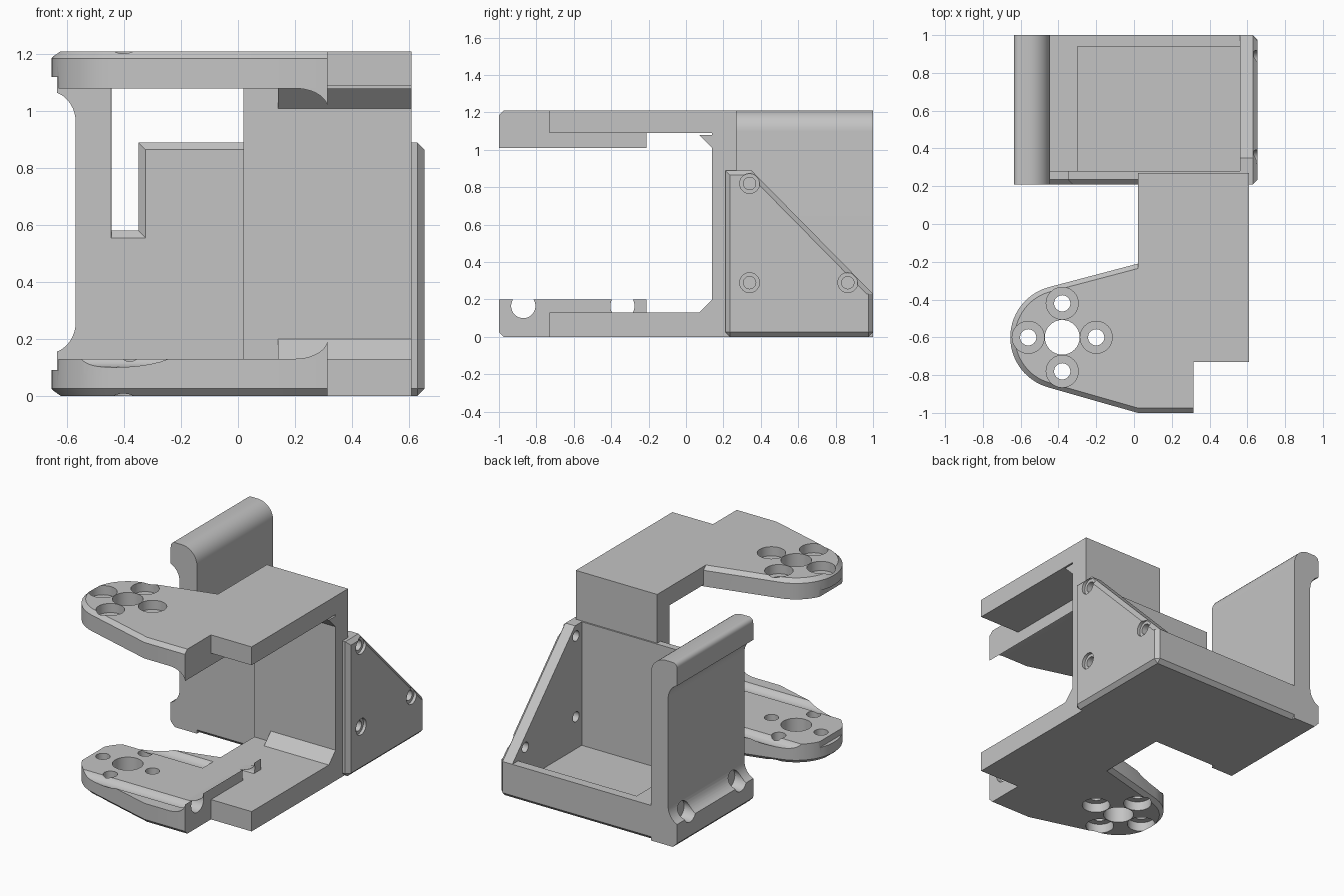
import bpy, bmesh, math
from mathutils import Vector

cube = bpy.data.objects.get("Cube")
if cube:
    bpy.data.objects.remove(cube)

grey = bpy.data.materials.new("plain grey")
grey.use_nodes = True
colour = (0.55, 0.55, 0.55, 1)
grey.diffuse_color = colour
grey.node_tree.nodes["Principled BSDF"].inputs["Base Color"].default_value = colour

TOP = 1.21
parts = []


def place(axis, u, v, w):
    """Map profile coordinates u, v and depth w to space."""
    return {"x": Vector((w, u, v)), "y": Vector((u, w, v)), "z": Vector((u, v, w))}[axis]


def prism(name, pts, axis, lo, hi, bevel=None, size=0.025, keep=True):
    """Extrude a profile along an axis and chamfer the edges chosen by a rule."""
    bm = bmesh.new()
    base = bm.faces.new([bm.verts.new(place(axis, u, v, lo)) for u, v in pts])
    ext = bmesh.ops.extrude_face_region(bm, geom=[base])
    moved = [g for g in ext["geom"] if isinstance(g, bmesh.types.BMVert)]
    bmesh.ops.translate(bm, verts=moved, vec=place(axis, 0, 0, hi - lo))
    bmesh.ops.recalc_face_normals(bm, faces=bm.faces)
    if bevel:
        edges = [e for e in bm.edges
                 if bevel((e.verts[0].co + e.verts[1].co) / 2,
                          e.verts[1].co - e.verts[0].co)]
        bmesh.ops.bevel(bm, geom=edges, offset=size, segments=1,
                        affect="EDGES", clamp_overlap=True)
        bmesh.ops.recalc_face_normals(bm, faces=bm.faces)
    me = bpy.data.meshes.new(name)
    bm.to_mesh(me)
    bm.free()
    me.materials.append(grey)
    ob = bpy.data.objects.new(name, me)
    bpy.context.collection.objects.link(ob)
    if keep:
        parts.append(ob)
    return ob


def rect(u0, u1, v0, v1):
    return [(u0, v0), (u1, v0), (u1, v1), (u0, v1)]


def arc(u, v, ru, rv, a, b, n=10):
    """Points on an ellipse between two angles in degrees."""
    steps = [math.radians(a + (b - a) * i / n) for i in range(n + 1)]
    return [(u + ru * math.cos(t), v + rv * math.sin(t)) for t in steps]


def rod(axis, u, v, r, lo, hi):
    """Round cutter."""
    return prism("cutter", arc(u, v, r, r, 0, 360, 32)[:-1], axis, lo, hi, keep=False)


def cut(ob, cutters):
    """Subtract the cutters one after another and remove them."""
    for c in cutters:
        mod = ob.modifiers.new("cut", "BOOLEAN")
        mod.operation, mod.solver, mod.object = "DIFFERENCE", "EXACT", c
    bpy.context.view_layer.update()
    result = bpy.data.meshes.new_from_object(
        ob.evaluated_get(bpy.context.evaluated_depsgraph_get()))
    ob.modifiers.clear()
    ob.data = result
    for c in cutters:
        bpy.data.objects.remove(c)


# U-shaped yoke: two plates and the wall that joins them
prism("yoke", [(-.73, 0), (.27, 0), (.27, TOP), (-.73, TOP), (-.73, 1.09),
               (.14, 1.09), (.14, .13), (-.73, .13)], "x", .02, .61)

# Arms with horn holes, mirrored top and bottom
HX, HY = -.38, -.6
arm_outline = arc(HX, HY, .275, .275, 105, 255, 28) + [
    (.02, -1), (.315, -1), (.315, -.21), (.02, -.21)]
lip_profile = arc(.2, .2, .115, .07, -90, 0) + [(.315, .1), (.2, .1)]

for side in ("lower", "upper"):
    up = side == "upper"

    def flip(z):
        return TOP - z if up else z

    def span(a, b):
        return sorted((flip(a), flip(b)))

    def outer_rim(mid, d):
        on_face = abs(mid.z - flip(0)) < .001 and abs(d.z) < .001
        return on_face and mid.x < .3 and not (mid.x > .1 and mid.y > -.5)

    arm = prism(side + "_arm", arm_outline, "z", *span(0, .13), bevel=outer_rim)
    holes = [rod("z", HX, HY, .092, *span(-.1, .3)),
             prism("cutter", rect(-.8, -.63, -1.1, 0), "z", *span(.09, .3), keep=False)]
    for k in range(4):
        a = k * math.pi / 2
        x, y = HX + .18 * math.cos(a), HY + .18 * math.sin(a)
        holes += [rod("z", x, y, .043, *span(-.1, .3)),
                  rod("z", x, y, .085, *span(-.1, .06))]
    lip = prism(side + "_arm_lip", [(x, flip(z)) for x, z in lip_profile], "y", -1, -.21)
    # Wire channels run across the lower arm only
    if not up:
        for ob, cutters in ((arm, holes), (lip, [])):
            cutters += [rod("x", y, .165, .065, -.9, .5) for y in (-.87, -.34)]
            cut(ob, cutters)
    else:
        cut(arm, holes)
    # Sloped gusset in the inside corner of the yoke
    prism(side + "_gusset", [(.07, flip(.13)), (.14, flip(.13)), (.14, flip(.2))],
          "x", .14, .61)

# Tray base with pocket
base = prism("tray_base", rect(-.55, .655, .21, 1), "z", 0, .23,
             bevel=lambda m, d: (m.z < .001 and m.x > -.54) or (m.x > .65 and abs(d.z) > .1))
cut(base, [prism("cutter", rect(-.3, .56, .28, .94), "z", .08, .5, keep=False)])

# Front wall of the tray with a stepped notch
prism("tray_front_wall", [(-.56, .03), (.61, .03), (.61, .89), (-.35, .89),
                          (-.35, .58), (-.56, .58)], "y", .21, .28,
      bevel=lambda m, d: m.y < .211 and m.z > .5 and -.5 < m.x < .6)

# Triangular side wall with three countersunk screw holes
side_wall = prism("triangular_side_wall", [(.21, .03), (1, .03), (1, .23), (.35, .89), (.21, .89)],
                  "x", .56, .655, bevel=lambda m, d: m.x > .654 and m.z > .04)
screw_holes = []
for y, z in ((.34, .82), (.34, .29), (.865, .29)):
    screw_holes += [rod("x", y, z, .033, .4, .8), rod("x", y, z, .053, .635, .8)]
cut(side_wall, screw_holes)

# Tall flanged wall with a rounded top and scooped outer face
flange = [(-.605, 0), (-.445, 0)]
flange += arc(-.555, 1.1, .11, .11, 0, 90)
flange += arc(-.605, 1.18, .03, .03, 90, 180, 5)
flange += arc(-.665, .96, .095, .11, 72, 0, 8)
flange += arc(-.665, .26, .095, .11, 0, -72, 8)
flange += [(-.635, .03)]
tall_wall = prism("tall_flanged_wall", flange, "y", .21, 1,
                  bevel=lambda m, d: m.y < .211 and m.x > -.446 and abs(d.z) > .5)
cut(tall_wall, [rod("x", y, .18, .06, -.8, -.55) for y in (.34, .865)])

# Smooth curved faces, keep edges sharp
bpy.ops.object.select_all(action="DESELECT")
for ob in parts:
    ob.select_set(True)
bpy.context.view_layer.objects.active = parts[0]
bpy.ops.object.shade_smooth_by_angle(angle=math.radians(25))
